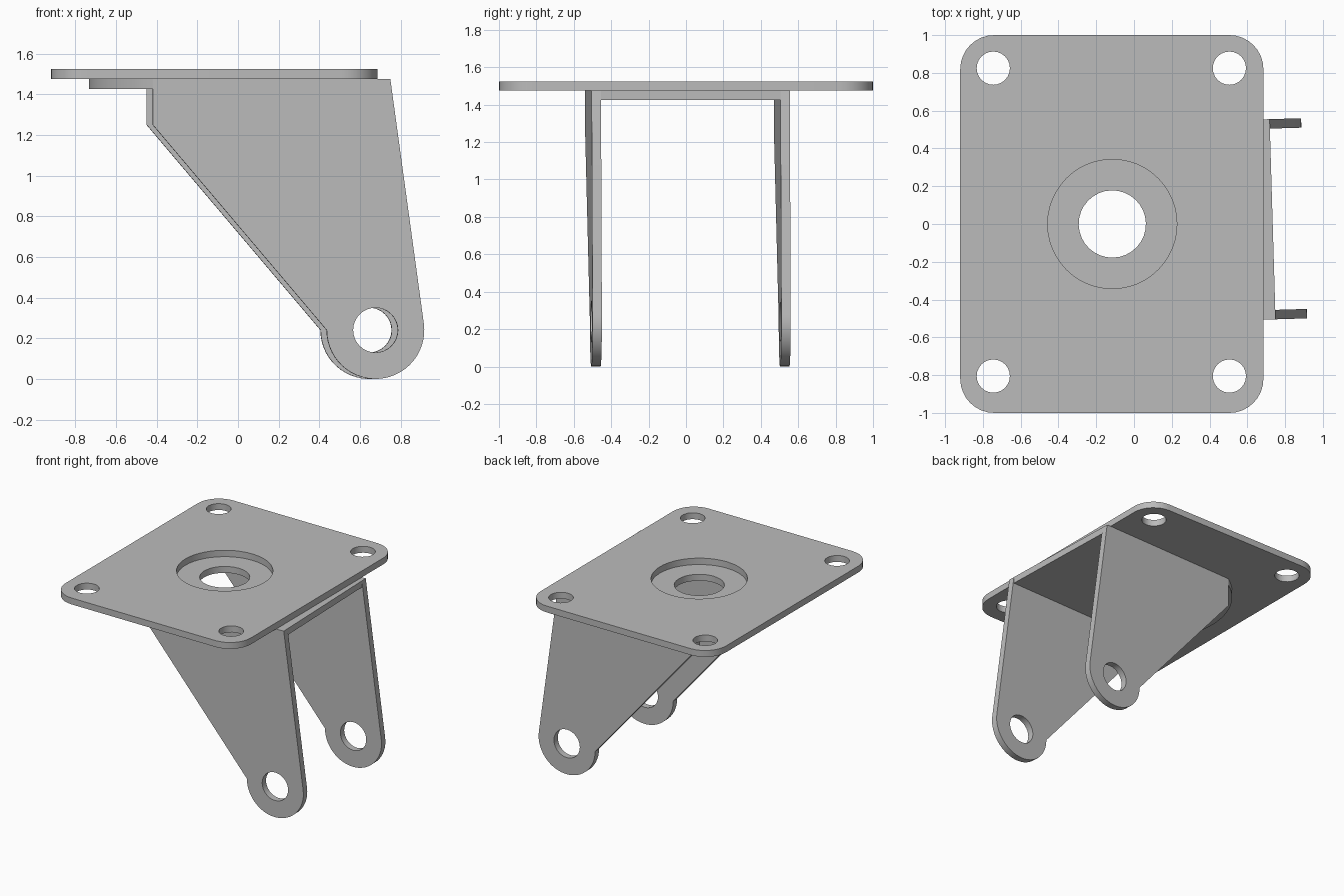
import bpy, bmesh
from math import pi, cos, sin, atan2, acos, hypot, radians
from mathutils import Matrix, Vector

cube = bpy.data.objects.get("Cube")
if cube:
    bpy.data.objects.remove(cube)

steel = bpy.data.materials.new("grey_steel")
steel.use_nodes = True
GREY = (0.5, 0.5, 0.5, 1)
steel.diffuse_color = GREY
steel.node_tree.nodes["Principled BSDF"].inputs["Base Color"].default_value = GREY

THICK = 0.05
DECK = 1.475                      # where the fork meets the mounting plate
PIVOT_X = -0.115                  # swivel axis


def arc(cx, cy, r, start, end, steps):
    """Points along an arc, both ends included."""
    angles = [start + (end - start) * i / steps for i in range(steps + 1)]
    return [(cx + r * cos(a), cy + r * sin(a)) for a in angles]


def circle(cx, cy, r, sides=32):
    return arc(cx, cy, r, 0, 2 * pi, sides)[:-1]


def slab(name, outline, holes, depth, matrix):
    """Flat sheet with holes, from local z = 0 up to depth."""
    bm = bmesh.new()
    rims = ([], [])
    for loop in [outline] + holes:
        low = [bm.verts.new((x, y, 0)) for x, y in loop]
        high = [bm.verts.new((x, y, depth)) for x, y in loop]
        for i in range(len(loop)):
            j = (i + 1) % len(loop)
            bm.faces.new((low[i], low[j], high[j], high[i]))
            rims[0].append(bm.edges.get((low[i], low[j])))
            rims[1].append(bm.edges.get((high[i], high[j])))
    for rim in rims:
        bmesh.ops.triangle_fill(bm, edges=rim, use_beauty=True, normal=Vector((0, 0, 1)))
    bmesh.ops.recalc_face_normals(bm, faces=bm.faces[:])
    mesh = bpy.data.meshes.new(name)
    bm.to_mesh(mesh)
    bm.free()
    mesh.materials.append(steel)
    obj = bpy.data.objects.new(name, mesh)
    bpy.context.collection.objects.link(obj)
    obj.matrix_world = matrix
    bpy.ops.object.select_all(action='DESELECT')
    obj.select_set(True)
    bpy.context.view_layer.objects.active = obj
    bpy.ops.object.shade_smooth_by_angle(angle=radians(30))
    return obj


# Mounting plate: rounded rectangle, four bolt holes and the swivel opening
left, right, corner = -0.92, 0.685, 0.18
corners = [(right - corner, 1 - corner), (left + corner, 1 - corner),
           (left + corner, corner - 1), (right - corner, corner - 1)]
plate = []
for k, (cx, cy) in enumerate(corners):
    plate += arc(cx, cy, corner, k * pi / 2, (k + 1) * pi / 2, 8)
bolts = [circle(x, y, 0.088, 24) for x in (-0.745, 0.505) for y in (0.825, -0.805)]
slab("mounting_plate", plate, bolts + [circle(PIVOT_X, 0, 0.342, 48)],
     THICK, Matrix.Translation((0, 0, DECK)))

# The fork is swivelled slightly about the pivot
swivel = Matrix.Translation((PIVOT_X, 0, 0)) @ Matrix.Rotation(radians(1.7), 4, 'Z')
half, inner = 0.53, 0.48
back_x, front_x = -0.32, 0.849

# Fork top: rounded behind the legs, straight between them
turn = atan2(half, back_x)
crown = arc(0, 0, hypot(half, back_x), turn, 2 * pi - turn, 28)
crown += [(back_x, -inner), (front_x, -inner), (front_x, inner), (back_x, inner)]
slab("fork_top", crown, [circle(0, 0, 0.178)], THICK,
     swivel @ Matrix.Translation((0, 0, DECK - THICK)))

# Fork legs: tapered cheeks ending in a round axle boss
ax, az, boss = 0.776, 0.24, 0.24
dx, dz = front_x - ax, DECK - az
tangent = atan2(dz, dx) - acos(boss / hypot(dx, dz))
leg = [(front_x, DECK), (back_x, DECK), (back_x, 1.25)]
leg += arc(ax, az, boss, pi, 2 * pi + tangent, 28)
for name, y in (("front_leg", -inner), ("back_leg", half)):
    slab(name, leg, [circle(ax, az, 0.11)], THICK,
         swivel @ Matrix.Translation((0, y, 0)) @ Matrix.Rotation(pi / 2, 4, 'X'))
